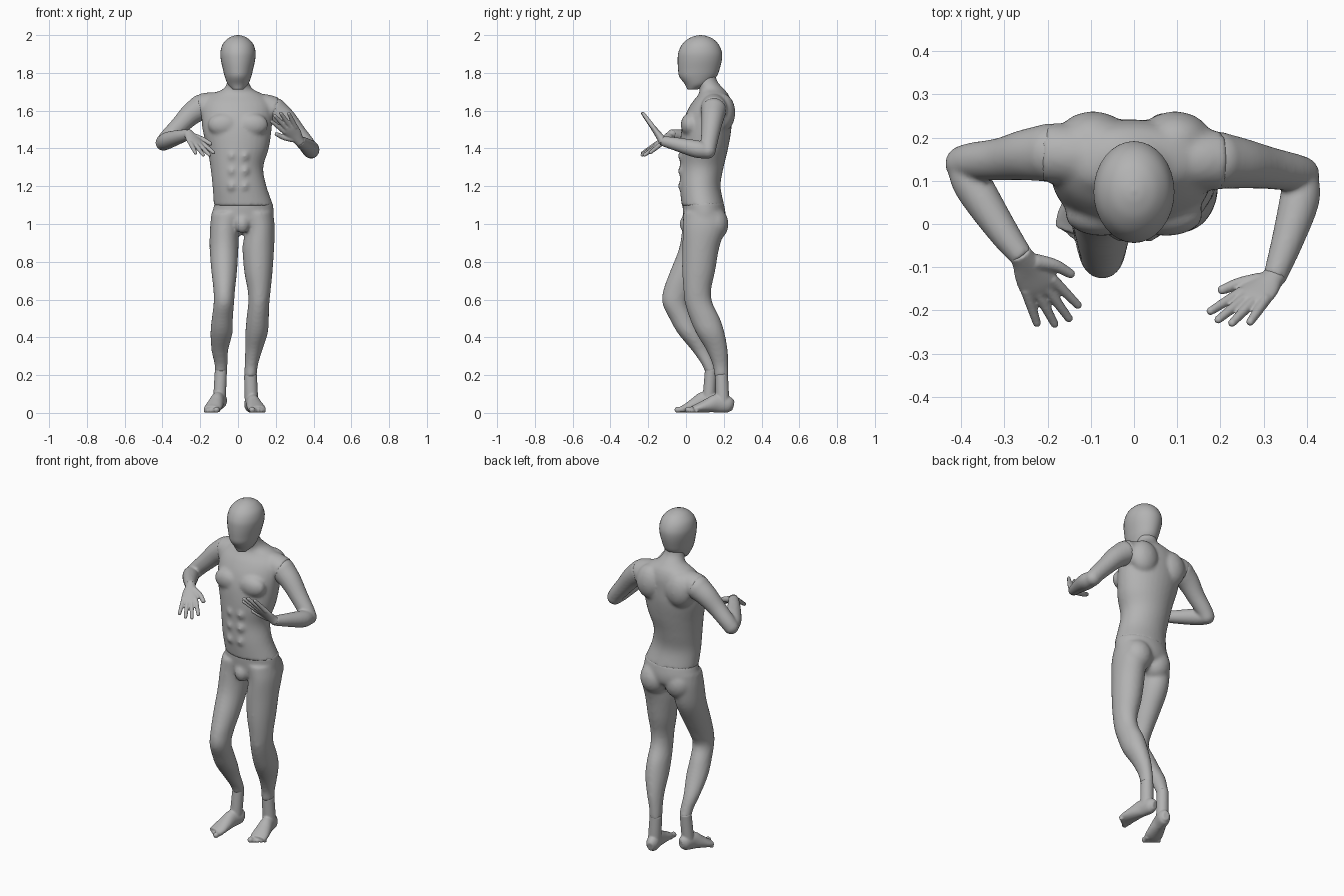
import bpy, bmesh, math
from mathutils import Vector, Matrix

cube = bpy.data.objects.get("Cube")
if cube:
    bpy.data.objects.remove(cube)

grey = bpy.data.materials.new("matte grey")
grey.use_nodes = True
tone = (0.45, 0.45, 0.45, 1)
grey.diffuse_color = tone
grey.node_tree.nodes["Principled BSDF"].inputs["Base Color"].default_value = tone

SIDES = 32
UP = Vector((0, 0, 1))


def smooth_rows(rows, steps=5):
    """Catmull-Rom interpolation of section rows."""
    pts = [Vector(r) for r in rows]
    pts = [pts[0] * 2 - pts[1]] + pts + [pts[-1] * 2 - pts[-2]]
    result = []
    for a, b, c, d in zip(pts, pts[1:], pts[2:], pts[3:]):
        for k in range(steps):
            t = k / steps
            result.append((b * 2 + (c - a) * t + (a * 2 - b * 5 + c * 4 - d) * t ** 2
                           + (b * 3 - a - c * 3 + d) * t ** 3) / 2)
    return result + [pts[-2]]


def loft(bm, rows, side=None):
    """Skin elliptical sections (x, y, z, radius a, radius b); level rings unless side is given."""
    rows = smooth_rows(rows)
    centres = [Vector(r[:3]) for r in rows]
    rings = []
    for i, row in enumerate(rows):
        a, b = Vector((1, 0, 0)), Vector((0, 1, 0))
        if side is not None:
            t = (centres[min(i + 1, len(rows) - 1)] - centres[max(i - 1, 0)]).normalized()
            a = (side - t * side.dot(t)).normalized()
            b = t.cross(a)
        ring = []
        for k in range(SIDES):
            ang = math.tau * k / SIDES
            ring.append(bm.verts.new(centres[i] + a * row[3] * math.cos(ang) + b * row[4] * math.sin(ang)))
        rings.append(ring)
    for low, high in zip(rings, rings[1:]):
        for k in range(SIDES):
            n = (k + 1) % SIDES
            bm.faces.new((low[k], low[n], high[n], high[k]))
    bm.faces.new(rings[0][::-1])
    bm.faces.new(rings[-1])


def tube(bm, rows, side=UP):
    """Round limb from (x, y, z, radius) rows."""
    loft(bm, [(*r, r[-1]) for r in rows], side)


def blob(bm, centre, radii):
    matrix = Matrix.Translation(centre) @ Matrix.Diagonal((*radii, 1))
    bmesh.ops.create_uvsphere(bm, u_segments=24, v_segments=16, radius=1, matrix=matrix)


def ball(bm, centre, radius):
    blob(bm, centre, (radius, radius, radius))


def finish(bm, name, voxel=None, passes=4):
    """Turn the shells into one fused, smooth body part."""
    bmesh.ops.recalc_face_normals(bm, faces=bm.faces)
    mesh = bpy.data.meshes.new(name)
    bm.to_mesh(mesh)
    bm.free()
    mesh.materials.append(grey)
    obj = bpy.data.objects.new(name, mesh)
    bpy.context.collection.objects.link(obj)
    for poly in mesh.polygons:
        poly.use_smooth = True
    if voxel:
        fuse = obj.modifiers.new("fuse", "REMESH")
        fuse.mode = "VOXEL"
        fuse.voxel_size = voxel
        fuse.use_smooth_shade = True
        relax = obj.modifiers.new("relax", "SMOOTH")
        relax.factor = 0.5
        relax.iterations = passes


# Head: a plain egg with a narrow chin
bm = bmesh.new()
loft(bm, [(0, .035, 1.713, .03, .028), (0, .058, 1.74, .054, .064), (0, .063, 1.78, .07, .098),
          (0, .068, 1.82, .08, .11), (0, .073, 1.87, .091, .117), (0, .075, 1.91, .093, .115),
          (0, .076, 1.95, .082, .097), (0, .077, 1.98, .056, .066), (0, .077, 1.995, .027, .031),
          (0, .077, 2, .003, .003)])
finish(bm, "head")

# Torso with neck, chest, abdomen, shoulder blades and shoulder stubs
bm = bmesh.new()
loft(bm, [(.03, .09, 1.095, .158, .113), (.008, .075, 1.2, .143, .108), (-.006, .083, 1.3, .14, .116),
          (0, .095, 1.4, .163, .128), (-.005, .108, 1.5, .183, .132), (-.005, .12, 1.58, .188, .122),
          (-.005, .135, 1.64, .18, .105), (-.005, .145, 1.685, .14, .08), (0, .135, 1.715, .078, .065),
          (0, .11, 1.755, .057, .056), (0, .1, 1.8, .055, .054)])
for s in (-1, 1):
    blob(bm, (s * .075, .022, 1.525), (.085, .05, .062))
    blob(bm, (s * .095, .195, 1.59), (.085, .066, .1))
    for z in (1.2, 1.28, 1.36):
        blob(bm, (s * .033 + .002, 0, z), (.03, .042, .037))
tube(bm, [(-.07, .155, 1.635, .06), (-.14, .16, 1.63, .068), (-.2, .165, 1.618, .071)])
tube(bm, [(.07, .15, 1.63, .06), (.14, .148, 1.62, .068), (.198, .148, 1.602, .07)])
finish(bm, "torso", .01, 5)

# Pelvis and both legs, the right knee bent forward
right_leg = [(-.05, .085, 1.06, .09, .1), (-.07, .08, .98, .078, .1), (-.074, .06, .87, .076, .097),
             (-.073, .004, .75, .068, .088), (-.073, -.042, .65, .057, .078), (-.075, -.058, .58, .054, .067),
             (-.083, -.022, .5, .056, .066), (-.088, .02, .42, .058, .062), (-.096, .08, .33, .044, .048),
             (-.09, .118, .26, .035, .037), (-.09, .135, .215, .032, .034)]
left_leg = [(.095, .095, 1.06, .09, .11), (.115, .095, .98, .08, .112), (.108, .078, .87, .083, .097),
            (.108, .067, .75, .075, .087), (.112, .06, .65, .061, .073), (.11, .068, .58, .056, .073),
            (.104, .1, .5, .059, .08), (.098, .13, .42, .059, .075), (.083, .165, .33, .045, .056),
            (.07, .183, .25, .035, .041), (.066, .188, .19, .033, .038)]
bm = bmesh.new()
loft(bm, [(.03, .09, 1.115, .154, .109), (.027, .097, 1.05, .163, .113),
          (.027, .095, 1, .15, .105), (.022, .085, .965, .06, .07)])
for leg in (right_leg, left_leg):
    loft(bm, leg)
blob(bm, (-.045, .13, 1), (.08, .075, .09))
blob(bm, (.1, .147, 1), (.082, .078, .09))
blob(bm, (.022, .002, 1), (.038, .035, .05))
ball(bm, (-.073, -.09, .6), .036)
ball(bm, (.114, .026, .6), .036)
finish(bm, "legs", .01, 5)


def foot(name, ankle, heel, aim, inner, scale, lift):
    """Heel-to-toe loft with an ankle and five toes; inner is the big-toe side."""
    f = Vector((*aim, 0)).normalized()
    side = f.cross(UP) * inner
    base = Vector((*heel, 0))

    def place(s, z, across=0):
        return base + f * s * scale + side * across + UP * (z + lift * max(0, 1 - s / .19))

    bm = bmesh.new()
    sole = [(.003, .038, .018, .026), (.03, .044, .034, .043), (.09, .05, .036, .049),
            (.14, .039, .043, .037), (.19, .027, .048, .025), (.222, .02, .043, .017)]
    loft(bm, [(*place(s, z), w, h) for s, z, w, h in sole], side)
    ax, ay, az, r = ankle
    inside = place(.06, .05)
    tube(bm, [(ax, ay, az, r), (*((Vector((ax, ay, az)) + inside) / 2), r * 1.03), (*inside, r * 1.05)], f)
    for i in range(5):
        across = .033 - i * .0175
        size = .0165 if i == 0 else .012 - i * .0005
        tip = place(.24 - .008 * i, size, across)
        root = place(.2, .02, across * .9)
        tube(bm, [(*root, size), (*root.lerp(tip, .6), size * .9), (*tip, size * .85)])
        ball(bm, tip, size)
    finish(bm, name, .005, 3)


foot("right_foot", (-.09, .133, .235, .032), (-.083, .172), (-.3, -1), -1, .9, .025)
foot("left_foot", (.066, .188, .205, .034), (.06, .253), (.2, -1), -1 * -1 * -1 * -1, 1, 0)


def arm(name, upper, fore):
    bm = bmesh.new()
    tube(bm, upper)
    tube(bm, fore)
    ball(bm, upper[-1][:3], upper[-1][3])
    ball(bm, upper[0][:3], upper[0][3])
    finish(bm, name, .007, 4)


arm("right_arm",
    [(-.195, .165, 1.618, .068), (-.25, .16, 1.58, .059), (-.31, .15, 1.52, .049),
     (-.37, .145, 1.46, .044), (-.395, .14, 1.43, .042)],
    [(-.395, .138, 1.428, .04), (-.37, .085, 1.443, .045), (-.305, -.015, 1.463, .036),
     (-.258, -.078, 1.475, .027)])
arm("left_arm",
    [(.193, .147, 1.602, .067), (.25, .14, 1.555, .058), (.31, .13, 1.485, .049),
     (.365, .12, 1.42, .044), (.387, .115, 1.388, .042)],
    [(.387, .11, 1.387, .041), (.383, .055, 1.397, .046), (.355, -.04, 1.42, .037),
     (.325, -.125, 1.44, .027)])


def hand(name, wrist, aim, thumb_side):
    """Flat palm, four spread fingers and a thumb."""
    d = Vector(aim).normalized()
    w = Vector(thumb_side)
    w = (w - d * w.dot(d)).normalized()
    base = Vector(wrist)

    def place(along, across):
        return base + d * along + w * across

    bm = bmesh.new()
    palm = [(-.012, .026, .025), (.015, .03, .022), (.05, .041, .018), (.09, .046, .015), (.115, .038, .011)]
    loft(bm, [(*place(s, 0), a, b) for s, a, b in palm], w)
    digits = [(.09, .033, .19, .053), (.095, .011, .21, .019), (.095, -.011, .205, -.016), (.085, -.032, .18, -.05)]
    for s, a, end, spread in digits:
        root, tip = place(s, a), place(end, spread)
        tube(bm, [(*root, .013), (*root.lerp(tip, .5), .0115), (*tip, .0095)], w)
        ball(bm, tip, .0095)
    root, knuckle, tip = place(.03, .02), place(.065, .055), place(.105, .076)
    tube(bm, [(*root, .019), (*knuckle, .0145), (*tip, .011)], d.cross(w))
    ball(bm, tip, .011)
    finish(bm, name, .0042, 2)


hand("right_hand", (-.26, -.075, 1.475), (.1, -.165, -.12), (.87, .48, .08))
hand("left_hand", (.325, -.122, 1.44), (-.125, -.115, .155), (-.85, .29, -.46))
